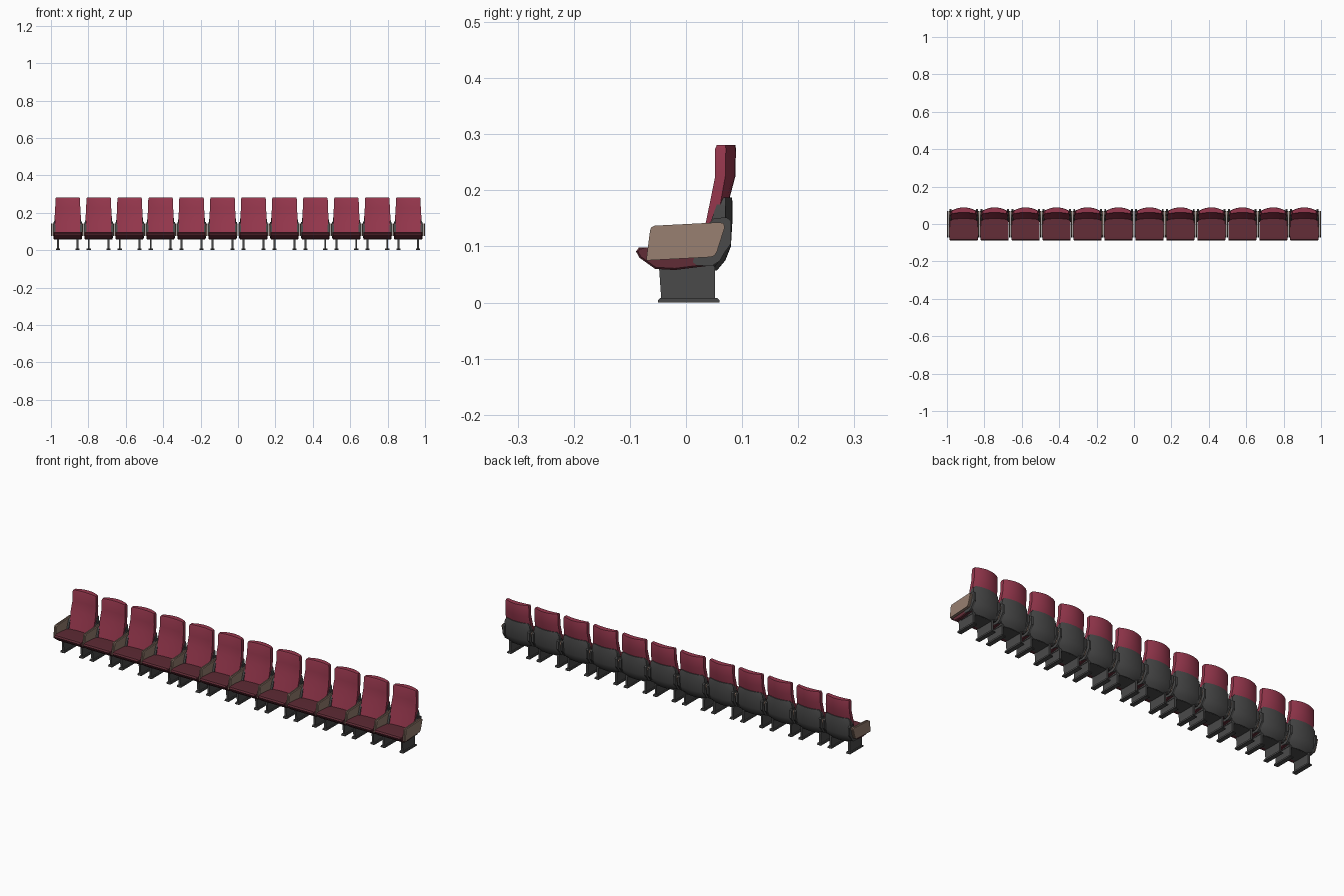
import bpy, bmesh, math

if "Cube" in bpy.data.objects:
    bpy.data.objects.remove(bpy.data.objects["Cube"])

N_SEATS, PITCH = 12, 0.1655


def material(name, rgb):
    m = bpy.data.materials.new(name)
    lin = [((c / 255 + 0.055) / 1.055) ** 2.4 for c in rgb]
    m.diffuse_color = (*lin, 1)
    m.use_nodes = True
    m.node_tree.nodes["Principled BSDF"].inputs["Base Color"].default_value = m.diffuse_color
    return m


CRIMSON = material("crimson fabric", (150, 55, 77))
MAROON = material("maroon fabric", (97, 44, 54))
WOOD = material("tan wood", (152, 128, 113))
GREY = material("dark grey plastic", (74, 74, 74))


def prism(bm, profile, x0, x1):
    """Side profile of (y, z) points extruded from x0 to x1."""
    a = [bm.verts.new((x0, y, z)) for y, z in profile]
    b = [bm.verts.new((x1, y, z)) for y, z in profile]
    n = len(a)
    faces = [bm.faces.new(a), bm.faces.new(b[::-1])]
    for i in range(n):
        j = (i + 1) % n
        bm.faces.new((a[i], b[i], b[j], a[j]))
    return faces


def loft(bm, rows, cols=8):
    """Curved slab; row = z, half width, front edge/centre y, rear edge/centre y."""
    front, rear = [], []
    for z, hw, fe, fc, re, rc in rows:
        ts = [-1 + 2 * i / cols for i in range(cols + 1)]
        front.append([bm.verts.new((hw * t, fc + (fe - fc) * t * t, z)) for t in ts])
        rear.append([bm.verts.new((hw * t, rc + (re - rc) * t * t, z)) for t in ts])
    for r in range(len(rows) - 1):
        for g in (front, rear):
            for i in range(cols):
                bm.faces.new((g[r][i], g[r][i + 1], g[r + 1][i + 1], g[r + 1][i]))
        for i in (0, cols):
            bm.faces.new((front[r][i], rear[r][i], rear[r + 1][i], front[r + 1][i]))
    for r in (0, -1):
        for i in range(cols):
            bm.faces.new((front[r][i], front[r][i + 1], rear[r][i + 1], rear[r][i]))


def place(bm, name, mat, xs, smooth=False):
    """Turn the bmesh into one shared mesh and put a copy at every x."""
    bmesh.ops.recalc_face_normals(bm, faces=bm.faces[:])
    me = bpy.data.meshes.new(name)
    bm.to_mesh(me)
    bm.free()
    me.materials.append(mat)
    for k, x in enumerate(xs):
        ob = bpy.data.objects.new(f"{name}_{k + 1}", me)
        ob.location.x = x
        bpy.context.collection.objects.link(ob)
        if smooth and k == 0:
            bpy.ops.object.select_all(action='DESELECT')
            ob.select_set(True)
            bpy.context.view_layer.objects.active = ob
            bpy.ops.object.shade_smooth_by_angle(angle=math.radians(30))


centres = [(i - (N_SEATS - 1) / 2) * PITCH for i in range(N_SEATS)]
borders = [(i - N_SEATS / 2) * PITCH for i in range(N_SEATS + 1)]

# Backrest cushion
bm = bmesh.new()
loft(bm, [(0.085, 0.066, 0.022, 0.028, 0.050, 0.064),
          (0.146, 0.069, 0.036, 0.042, 0.058, 0.070),
          (0.180, 0.070, 0.043, 0.050, 0.062, 0.076),
          (0.225, 0.067, 0.052, 0.058, 0.070, 0.088),
          (0.274, 0.066, 0.052, 0.059, 0.071, 0.089),
          (0.281, 0.063, 0.055, 0.062, 0.070, 0.088)])
place(bm, "backrest", CRIMSON, centres, True)

# Plastic shell behind the backrest
bm = bmesh.new()
loft(bm, [(0.057, 0.050, 0.020, 0.025, 0.045, 0.055),
          (0.075, 0.069, 0.035, 0.040, 0.060, 0.070),
          (0.100, 0.073, 0.040, 0.050, 0.068, 0.080),
          (0.150, 0.073, 0.046, 0.056, 0.070, 0.083),
          (0.175, 0.070, 0.055, 0.062, 0.070, 0.083),
          (0.187, 0.060, 0.058, 0.064, 0.070, 0.082)])
place(bm, "back_shell", GREY, centres, True)

# Seat cushion with softened side edges
bm = bmesh.new()
caps = prism(bm, [(-0.089, 0.091), (-0.084, 0.098), (-0.070, 0.098), (-0.02, 0.095),
                  (0.045, 0.090), (0.045, 0.066), (-0.02, 0.058), (-0.055, 0.060),
                  (-0.083, 0.080)], -0.075, 0.075)
edges = {e for f in caps for e in f.edges}
bmesh.ops.bevel(bm, geom=list(edges), offset=0.003, segments=1, affect='EDGES')
place(bm, "seat_cushion", MAROON, centres)

# Pan under the seat
bm = bmesh.new()
prism(bm, [(-0.035, 0.0565), (0.05, 0.0565), (0.05, 0.07), (-0.035, 0.07)], -0.06, 0.06)
place(bm, "seat_pan", GREY, centres)

# Brackets joining the shell to the armrests
bracket = [(0.012, 0.072), (0.020, 0.066), (0.046, 0.065), (0.060, 0.074), (0.068, 0.088),
           (0.080, 0.105), (0.080, 0.146), (0.072, 0.152), (0.050, 0.150), (0.030, 0.130)]
bm = bmesh.new()
for s in (-1, 1):
    prism(bm, bracket, s * 0.066, s * 0.0762)
place(bm, "arm_bracket", GREY, centres)

# Legs with flat feet
bm = bmesh.new()
for s in (-1, 1):
    prism(bm, [(-0.048, 0.062), (-0.044, 0.004), (0.052, 0.004), (0.052, 0.066)],
          s * 0.048, s * 0.058)
    prism(bm, [(-0.050, 0.0), (0.060, 0.0), (0.060, 0.004), (0.056, 0.008),
               (-0.046, 0.008), (-0.050, 0.004)], s * 0.042, s * 0.064)
place(bm, "leg", GREY, centres)

# Armrest panels: two wooden sheets at every seat border
panel = [(-0.071, 0.075), (-0.064, 0.129), (-0.062, 0.134), (-0.056, 0.137), (0.060, 0.143),
         (0.067, 0.141), (0.069, 0.134), (0.055, 0.090), (0.050, 0.083), (0.043, 0.081)]
bm = bmesh.new()
for s in (-1, 1):
    prism(bm, panel, s * 0.0015, s * 0.007)
place(bm, "armrest_panel", WOOD, borders)
